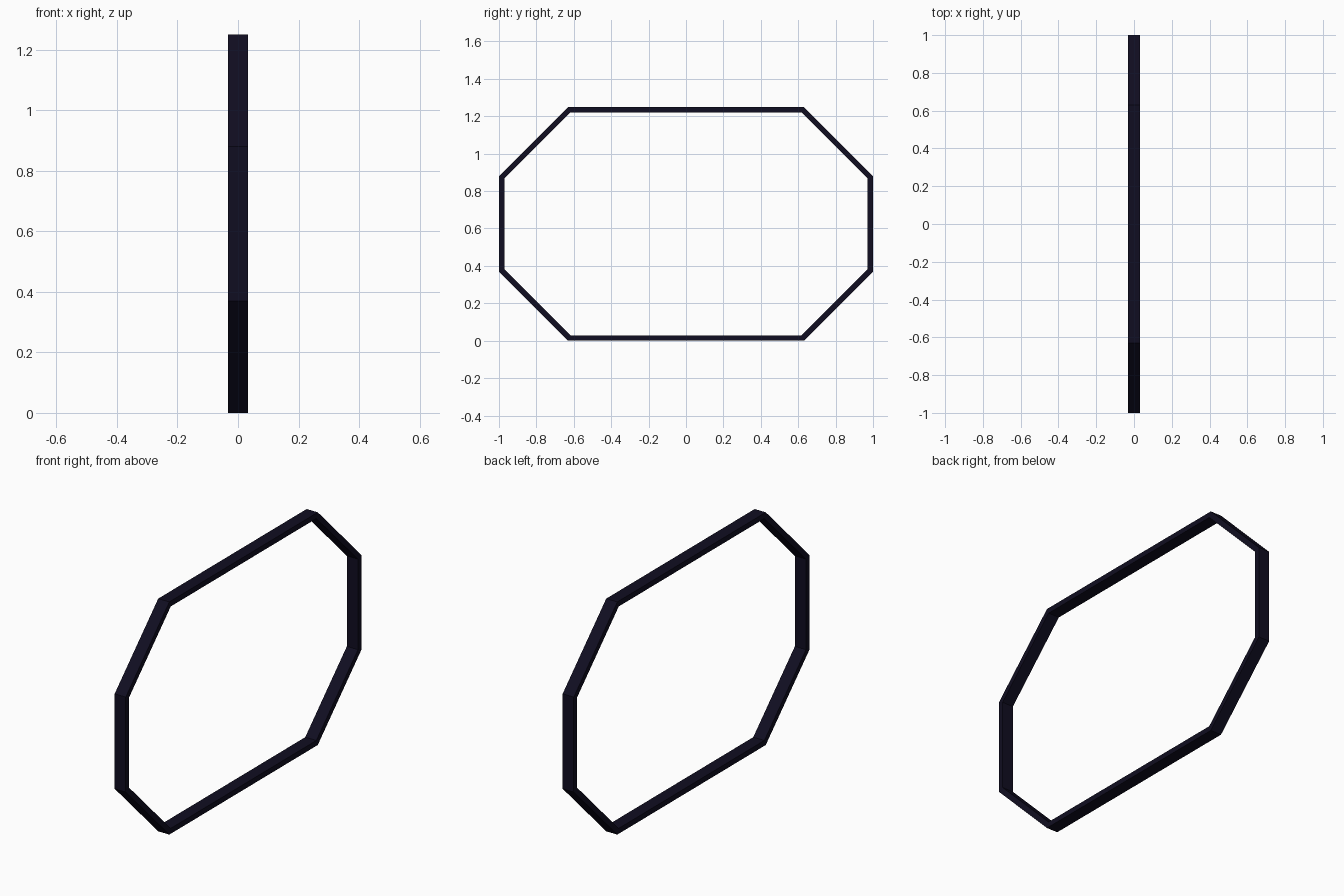
import bpy, bmesh, math

if "Cube" in bpy.data.objects:
    bpy.data.objects.remove(bpy.data.objects["Cube"])

HALF_X = 0.033   # half width of the band
T = 0.029        # radial thickness


def octagon(hy, hz, cut):
    """Corners of a chamfered rectangle in the YZ plane, centred on z = 0.625."""
    pts = [(hy, -hz + cut), (hy, hz - cut), (hy - cut, hz), (-hy + cut, hz)]
    pts += [(-y, -z) for y, z in pts]
    return [(y, z + 0.625) for y, z in pts]


# Mitred octagonal band: outer and inner loops on both sides
CUT = 0.37
outer = octagon(1.0, 0.625, CUT)
inner = octagon(1.0 - T, 0.625 - T, CUT - T * (2 - 2 * math.tan(math.pi / 8)) / 2)

bm = bmesh.new()
section = [(outer, -HALF_X), (outer, HALF_X), (inner, HALF_X), (inner, -HALF_X)]
loops = [[bm.verts.new((x, y, z)) for y, z in ring] for ring, x in section]
for k in range(4):
    a, b = loops[k], loops[(k + 1) % 4]
    for i in range(8):
        j = (i + 1) % 8
        bm.faces.new((a[i], a[j], b[j], b[i]))
bmesh.ops.recalc_face_normals(bm, faces=bm.faces)

mesh = bpy.data.meshes.new("octagonal_frame")
bm.to_mesh(mesh)
bm.free()
frame = bpy.data.objects.new("octagonal_frame", mesh)
bpy.context.collection.objects.link(frame)

# Dark navy finish
mat = bpy.data.materials.new("dark_navy")
mat.diffuse_color = (0.005, 0.004, 0.015, 1)
mat.use_nodes = True
mat.node_tree.nodes["Principled BSDF"].inputs["Base Color"].default_value = mat.diffuse_color
mesh.materials.append(mat)
